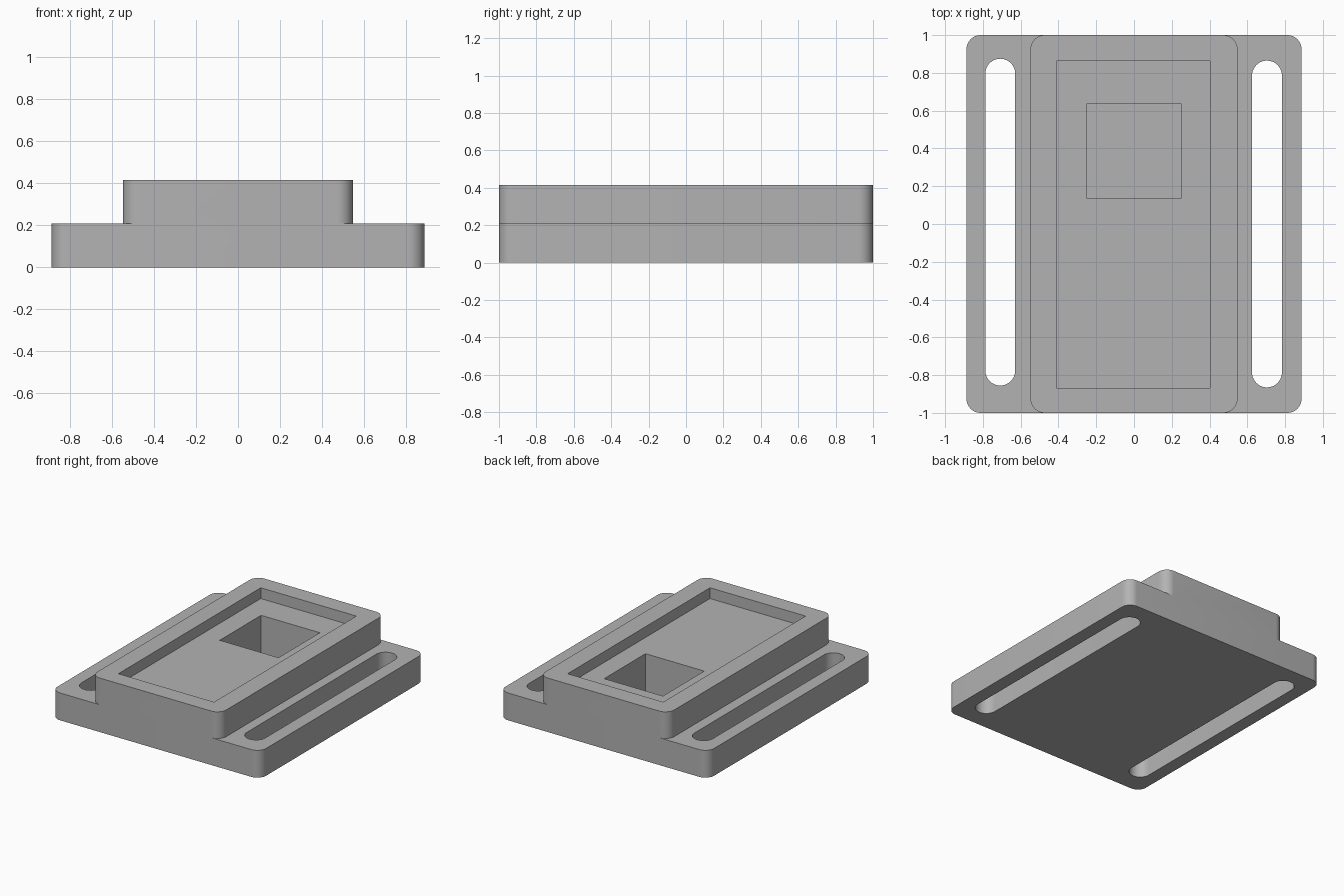
import bpy, bmesh, math

cube = bpy.data.objects.get("Cube")
if cube:
    bpy.data.objects.remove(cube, do_unlink=True)

grey = bpy.data.materials.new("plain grey")
grey.use_nodes = True
colour = (0.45, 0.45, 0.45, 1)
grey.diffuse_color = colour
grey.node_tree.nodes["Principled BSDF"].inputs["Base Color"].default_value = colour


def prism(name, x0, x1, y0, y1, z0, z1, radius=0, steps=10):
    """Upright block whose plan is a rectangle with rounded corners."""
    corners = [(x1, y1, 1, 1), (x0, y1, -1, 1), (x0, y0, -1, -1), (x1, y0, 1, -1)]
    bm = bmesh.new()
    ring = []
    for i, (x, y, sx, sy) in enumerate(corners):
        for k in range(steps + 1 if radius else 1):
            a = math.pi / 2 * (i + k / steps)
            ring.append(bm.verts.new((x - sx * radius + radius * math.cos(a),
                                      y - sy * radius + radius * math.sin(a), z0)))
    base = bm.faces.new(ring)
    top = bmesh.ops.extrude_face_region(bm, geom=[base])["geom"]
    bmesh.ops.translate(bm, vec=(0, 0, z1 - z0),
                        verts=[v for v in top if isinstance(v, bmesh.types.BMVert)])
    bmesh.ops.remove_doubles(bm, verts=bm.verts, dist=1e-5)
    bmesh.ops.recalc_face_normals(bm, faces=bm.faces)
    mesh = bpy.data.meshes.new(name)
    bm.to_mesh(mesh)
    bm.free()
    mesh.materials.append(grey)
    obj = bpy.data.objects.new(name, mesh)
    bpy.context.collection.objects.link(obj)
    return obj


def combine(target, tool, operation):
    """Apply an exact boolean and remove the tool."""
    mod = target.modifiers.new(operation, "BOOLEAN")
    mod.operation, mod.object, mod.solver = operation, tool, "EXACT"
    bpy.context.view_layer.objects.active = target
    bpy.ops.object.modifier_apply(modifier=mod.name)
    bpy.data.objects.remove(tool, do_unlink=True)


BASE_TOP, TOP = 0.21, 0.415

# Wide base plate with the raised housing on it
body = prism("mounting_plate", -0.887, 0.887, -1, 1, 0, BASE_TOP, 0.075)
combine(body, prism("housing", -0.548, 0.548, -1, 1, BASE_TOP, TOP, 0.075), "UNION")

# Long slots through both flanges
combine(body, prism("left_slot", 0.625, 0.783, -0.865, 0.865, -0.1, 0.3, 0.079), "DIFFERENCE")
combine(body, prism("right_slot", -0.787, -0.629, -0.855, 0.875, -0.1, 0.3, 0.079), "DIFFERENCE")

# Shallow recess, then the deep square pocket in its floor
combine(body, prism("recess", -0.41, 0.403, -0.867, 0.862, TOP - 0.083, 0.6), "DIFFERENCE")
combine(body, prism("square_pocket", -0.25, 0.25, 0.135, 0.637, 0.04, 0.6), "DIFFERENCE")

# Smooth the rounded corners, keep the edges sharp
bpy.ops.object.select_all(action="DESELECT")
body.select_set(True)
bpy.context.view_layer.objects.active = body
bpy.ops.object.shade_smooth_by_angle(angle=math.radians(30))
